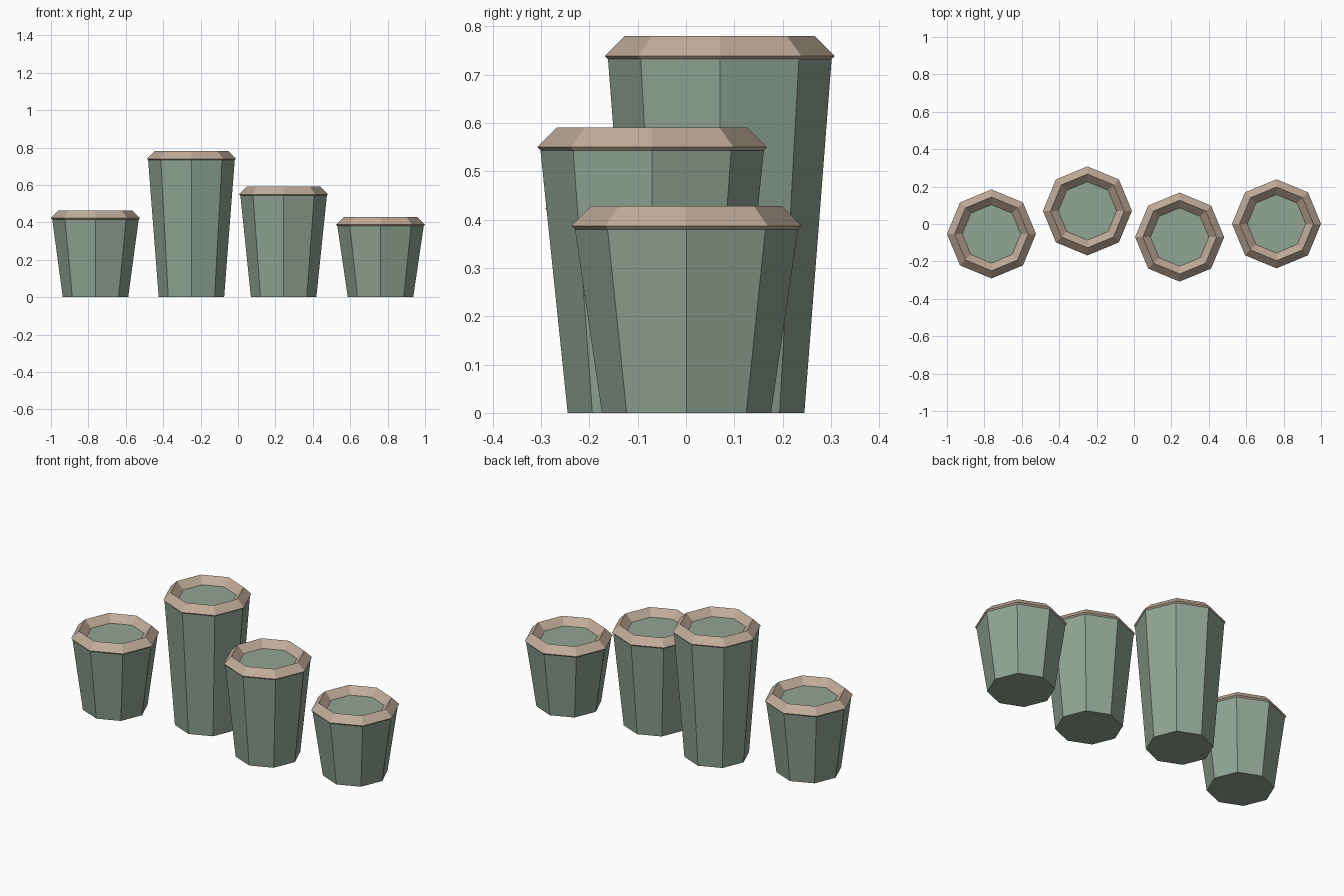
import bpy, math

if "Cube" in bpy.data.objects:
    bpy.data.objects.remove(bpy.data.objects["Cube"])

SIDES = 8


def material(name, srgb):
    m = bpy.data.materials.new(name)
    lin = [((c / 255 + 0.055) / 1.055) ** 2.4 for c in srgb]
    m.diffuse_color = (*lin, 1)
    m.use_nodes = True
    m.node_tree.nodes["Principled BSDF"].inputs["Base Color"].default_value = m.diffuse_color
    return m


green = material("sage_green", (145, 165, 148))
tan = material("dusty_tan", (193, 172, 154))

# x, y, height of the body
POTS = [(-0.762, -0.053, 0.423),
        (-0.249, 0.070, 0.739),
        (0.244, -0.070, 0.550),
        (0.762, 0.001, 0.387)]

for i, (x, y, h) in enumerate(POTS, 1):
    # tapered octagonal body, its closed top is the filling
    bpy.ops.mesh.primitive_cone_add(vertices=SIDES, radius1=0.175, radius2=0.232,
                                    depth=h, location=(x, y, h / 2))
    body = bpy.context.object
    body.name = f"pot_body_{i}"
    body.data.materials.append(green)

    # faceted rim with a diamond cross-section
    bpy.ops.mesh.primitive_torus_add(major_segments=SIDES, minor_segments=4,
                                     major_radius=0.197, minor_radius=0.041,
                                     location=(x, y, h))
    rim = bpy.context.object
    rim.name = f"pot_rim_{i}"
    rim.data.materials.append(tan)
    for ob in (body, rim):
        for p in ob.data.polygons:
            p.use_smooth = False
